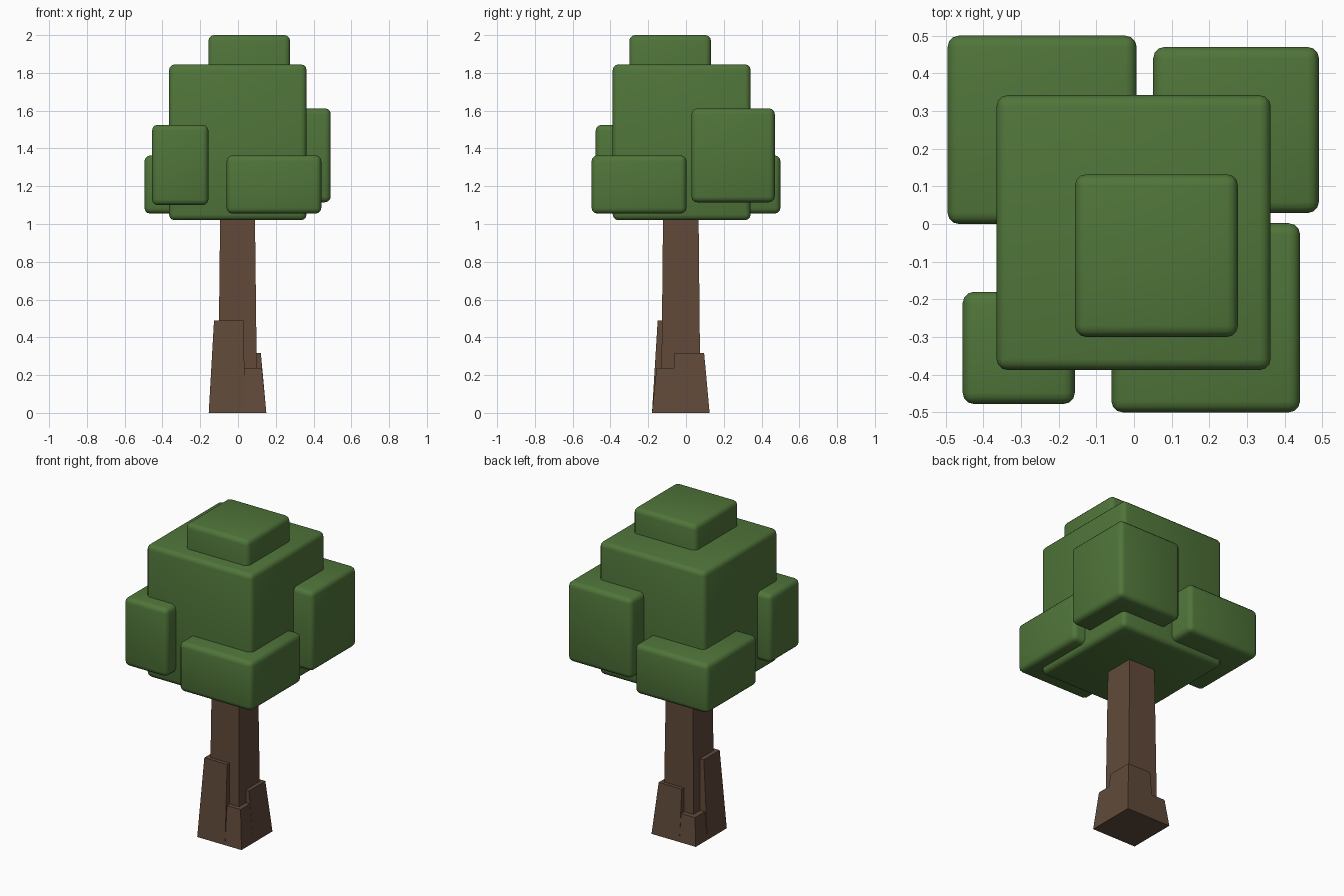
import bpy, bmesh

if "Cube" in bpy.data.objects:
    bpy.data.objects.remove(bpy.data.objects["Cube"])


def material(name, rgb):
    m = bpy.data.materials.new(name)
    m.diffuse_color = (*rgb, 1)
    m.use_nodes = True
    m.node_tree.nodes["Principled BSDF"].inputs["Base Color"].default_value = m.diffuse_color
    return m


green = material("leaf green", (0.080, 0.178, 0.042))
brown = material("bark brown", (0.118, 0.068, 0.042))


def block(name, bottom, top, z0, z1, mat):
    """Tapered box; bottom and top are (x0, x1, y0, y1)."""
    bm = bmesh.new()
    bmesh.ops.create_cube(bm, size=1)
    for v in bm.verts:
        x0, x1, y0, y1 = top if v.co.z > 0 else bottom
        v.co = (x1 if v.co.x > 0 else x0, y1 if v.co.y > 0 else y0,
                z1 if v.co.z > 0 else z0)
    me = bpy.data.meshes.new(name)
    bm.to_mesh(me)
    bm.free()
    me.materials.append(mat)
    ob = bpy.data.objects.new(name, me)
    bpy.context.collection.objects.link(ob)
    return ob


# Leaf clumps: soft-edged boxes
clumps = {
    "crown_main": ((-0.365, 0.363, -0.388, 0.342), 1.02, 1.845),
    "crown_top": ((-0.157, 0.276, -0.300, 0.132), 1.57, 2.0),
    "clump_front_left": ((-0.455, -0.157, -0.478, -0.180), 1.10, 1.525),
    "clump_front_right": ((-0.060, 0.441, -0.500, 0.002), 1.055, 1.363),
    "clump_back_right": ((0.051, 0.491, 0.029, 0.470), 1.115, 1.612),
    "clump_back_left": ((-0.495, 0.007, 0.0, 0.500), 1.055, 1.363),
}
for name, (rect, z0, z1) in clumps.items():
    ob = block(name, rect, rect, z0, z1, green)
    bev = ob.modifiers.new("soft edges", "BEVEL")
    bev.width = 0.03
    bev.segments = 3
    ob.data.polygons.foreach_set("use_smooth", [True] * 6)

# Trunk
block("trunk", (-0.106, 0.102, -0.132, 0.077), (-0.094, 0.089, -0.121, 0.066),
      0.0, 1.10, brown)

# Roots: tapered blocks at the four corners
roots = {
    "root_front_left": ((-0.155, 0.037, -0.180, 0.012), (-0.127, 0.030, -0.150, 0.006), 0.49),
    "root_back_right": ((-0.042, 0.150, -0.067, 0.125), (-0.038, 0.121, -0.064, 0.096), 0.317),
    "root_front_right": ((0.000, 0.150, -0.180, -0.030), (0.005, 0.127, -0.156, -0.035), 0.237),
    "root_back_left": ((-0.155, -0.005, -0.025, 0.125), (-0.136, -0.010, -0.020, 0.106), 0.17),
}
for name, (bottom, top, height) in roots.items():
    block(name, bottom, top, 0.0, height, brown)
